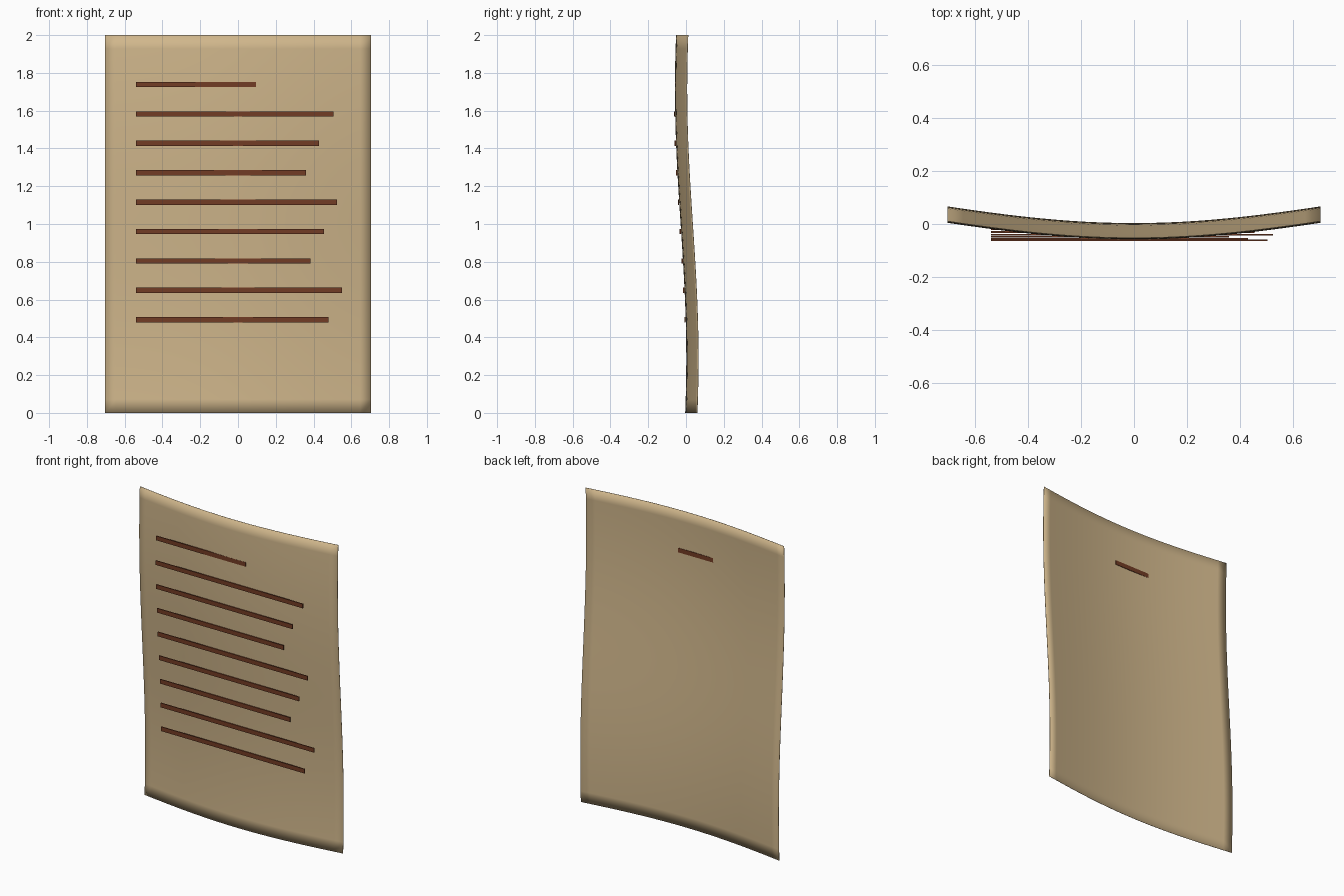
import bpy, bmesh, math

if "Cube" in bpy.data.objects:
    bpy.data.objects.remove(bpy.data.objects["Cube"])

W, H = 1.41, 2.0
NX, NZ = 24, 28


def surface(x, z):
    """Depth of the curled sheet: bowed across, S-shaped up its height."""
    return 0.075 * (1 - math.cos(2 * x)) - 0.0275 - 0.03 * math.sin(2.2 * (z - 1))


def material(name, color):
    m = bpy.data.materials.new(name)
    m.diffuse_color = (*color, 1)
    m.use_nodes = True
    m.node_tree.nodes["Principled BSDF"].inputs["Base Color"].default_value = m.diffuse_color
    return m


def add_object(name, bm, mat):
    mesh = bpy.data.meshes.new(name)
    bm.to_mesh(mesh)
    bm.free()
    mesh.materials.append(mat)
    ob = bpy.data.objects.new(name, mesh)
    bpy.context.collection.objects.link(ob)
    return ob


paper = material("paper", (0.63, 0.47, 0.26))
ink = material("ink", (0.17, 0.045, 0.018))

# Curled paper sheet: a grid stood upright and bent
bm = bmesh.new()
bmesh.ops.create_grid(bm, x_segments=NX, y_segments=NZ, size=0.5)
for v in bm.verts:
    x, z = v.co.x * W, (v.co.y + 0.5) * H
    v.co = (x, surface(x, z), z)
for f in bm.faces:
    f.smooth = True
sheet = add_object("paper_sheet", bm, paper)
thick = sheet.modifiers.new("thickness", 'SOLIDIFY')
thick.thickness = 0.002
thick.offset = 0

# Straight written lines, each set at the sheet depth of its own middle
LEFT = -0.54
right_ends = [0.095, 0.505, 0.43, 0.36, 0.525, 0.455, 0.385, 0.55, 0.48]
for i, right in enumerate(right_ends):
    z = 1.738 - 0.1556 * i
    cx = (LEFT + right) / 2
    bm = bmesh.new()
    bmesh.ops.create_cube(bm, size=1)
    bmesh.ops.scale(bm, vec=(right - LEFT, 0.006, 0.028), verts=bm.verts)
    bmesh.ops.translate(bm, vec=(cx, surface(cx, z) - 0.0055, z), verts=bm.verts)
    add_object(f"written_line_{i + 1}", bm, ink)
